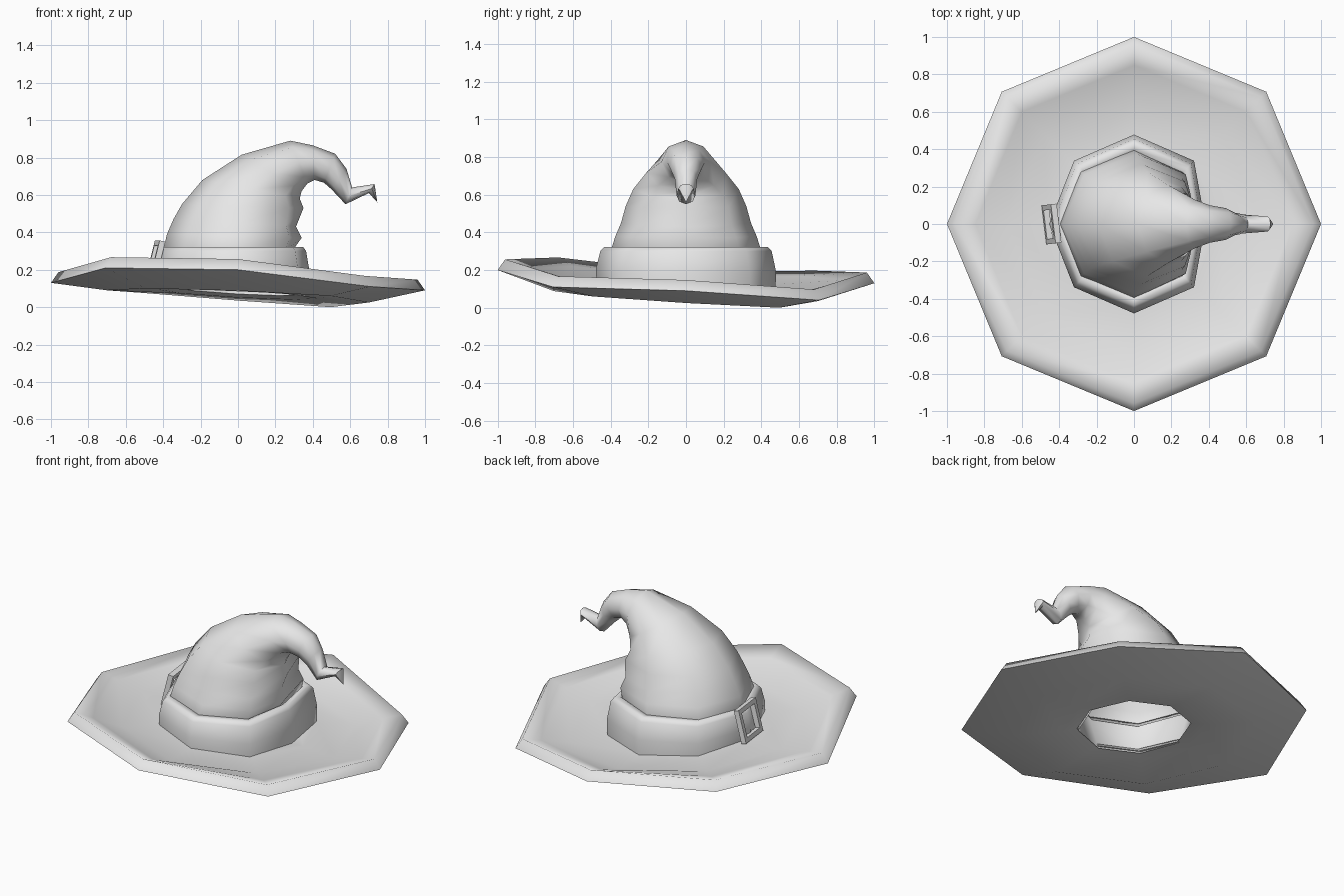
import bpy, bmesh, math
from mathutils import Vector, Matrix

cube = bpy.data.objects.get("Cube")
if cube:
    bpy.data.objects.remove(cube, do_unlink=True)

SIDES = 8
ANGLES = [i * math.tau / SIDES for i in range(SIDES)]

grey = bpy.data.materials.new("light grey felt")
grey.use_nodes = True
grey.diffuse_color = (0.8, 0.8, 0.8, 1)
grey.node_tree.nodes["Principled BSDF"].inputs["Base Color"].default_value = (0.8, 0.8, 0.8, 1)


def finish(name, bm, angle):
    bmesh.ops.recalc_face_normals(bm, faces=bm.faces)
    mesh = bpy.data.meshes.new(name)
    bm.to_mesh(mesh)
    bm.free()
    mesh.materials.append(grey)
    obj = bpy.data.objects.new(name, mesh)
    bpy.context.collection.objects.link(obj)
    bpy.ops.object.select_all(action="DESELECT")
    obj.select_set(True)
    bpy.context.view_layer.objects.active = obj
    bpy.ops.object.shade_smooth_by_angle(angle=math.radians(angle))


def loft(name, rings, angle, tip=None, closed=False):
    """Skin a list of eight-sided rings, optionally ending in a point."""
    bm = bmesh.new()
    loops = [[bm.verts.new(p) for p in ring] for ring in rings]
    pairs = list(zip(loops, loops[1:]))
    if closed:
        pairs.append((loops[-1], loops[0]))
    for a, b in pairs:
        for i in range(SIDES):
            j = (i + 1) % SIDES
            bm.faces.new((a[i], a[j], b[j], b[i]))
    if tip:
        end = bm.verts.new(tip)
        for i in range(SIDES):
            bm.faces.new((loops[-1][i], loops[-1][(i + 1) % SIDES], end))
    finish(name, bm, angle)


def tilt(x, y):
    return 0.05 - 0.055 * x - 0.045 * y


def tilted_ring(r, lift):
    pts = []
    for a in ANGLES:
        x, y = r * math.cos(a), r * math.sin(a)
        pts.append((x, y, tilt(x, y) + lift))
    return pts


# Brim: wavy outer edge, sagging middle, open centre
edge_z = [0.09, 0.04, 0.13, 0.14, 0.13, 0.21, 0.20, 0.11]
sag_z = [0.025, 0.0, 0.035, 0.075, 0.09, 0.10, 0.088, 0.06]


def wavy_ring(r, heights, lift=0.0):
    return [(r * math.cos(a), r * math.sin(a), z + lift) for a, z in zip(ANGLES, heights)]


def blend(p, q, t):
    return [Vector(a).lerp(Vector(b), t) for a, b in zip(p, q)]


top_edge, top_mid = wavy_ring(0.96, edge_z, 0.057), wavy_ring(0.68, sag_z, 0.05)
loft("brim", [
    tilted_ring(0.33, 0.035), tilted_ring(0.42, 0.02),
    wavy_ring(0.7, sag_z), wavy_ring(1.0, edge_z),
    top_edge, blend(top_edge, top_mid, 0.4), top_mid,
    tilted_ring(0.46, 0.07), tilted_ring(0.35, 0.06),
], 95, closed=True)

# Crown: back point, front point, half width, and how squarely the front is filled out
sections = [
    (-0.34, 0.10, 0.32, 0.07, 0.33, 0),
    (-0.40, 0.30, 0.29, 0.30, 0.40, 0.07),
    (-0.38, 0.39, 0.34, 0.37, 0.375, 0.05),
    (-0.345, 0.47, 0.31, 0.43, 0.345, 0.05),
    (-0.30, 0.55, 0.35, 0.53, 0.32, 0.02),
    (-0.19, 0.68, 0.33, 0.58, 0.28, 0),
    (0.02, 0.815, 0.34, 0.62, 0.21, 0),
    (0.28, 0.89, 0.37, 0.66, 0.13, 0),
    (0.40, 0.865, 0.41, 0.68, 0.10, 0),
    (0.52, 0.82, 0.46, 0.665, 0.085, 0),
    (0.58, 0.74, 0.50, 0.63, 0.06, 0),
    (0.61, 0.64, 0.575, 0.55, 0.05, 0),
    (0.73, 0.658, 0.70, 0.61, 0.04, 0),
]
rings = []
for ax, az, bx, bz, w, fill in sections:
    back, front = Vector((ax, 0, az)), Vector((bx, 0, bz))
    mid, half = (back + front) / 2, (front - back) / 2
    ring = []
    for a in ANGLES:
        shift = fill * abs(math.sin(a)) * (1 + math.cos(a)) * 0.7
        ring.append(mid + half * math.cos(a) + Vector((shift, w * math.sin(a), 0)))
    rings.append(ring)
loft("crown", rings, 60, tip=(0.745, 0, 0.56))


# Band: bulging strip around the foot of the crown, flattened at the +x side
def band_ring(r, z, slope=0.0):
    pts = []
    for a in ANGLES:
        x, y = min(0.95 * r * math.cos(a), 0.8 * r), r * math.sin(a)
        pts.append((x, y, z + slope * (tilt(x, y) - tilt(0, 0))))
    return pts


loft("band", [
    band_ring(0.475, 0.105, 1), band_ring(0.478, 0.2, 0.4),
    band_ring(0.455, 0.3), band_ring(0.435, 0.322),
    band_ring(0.395, 0.322), band_ring(0.375, 0.29),
], 65)

# Buckle: open rectangular frame leaning against the band
bm = bmesh.new()
lean = Matrix.Translation((-0.441, 0, 0.253)) @ Matrix.Rotation(math.radians(7), 4, "Z") \
    @ Matrix.Rotation(math.radians(14), 4, "Y")
loops = []
for x, hy, hz in ((-0.016, 0.105, 0.103), (-0.016, 0.077, 0.075),
                  (0.016, 0.077, 0.075), (0.016, 0.105, 0.103)):
    loops.append([bm.verts.new(lean @ Vector((x, sy * hy, sz * hz)))
                  for sy, sz in ((-1, -1), (1, -1), (1, 1), (-1, 1))])
for k in range(4):
    a, b = loops[k], loops[(k + 1) % 4]
    for i in range(4):
        j = (i + 1) % 4
        bm.faces.new((a[i], a[j], b[j], b[i]))
finish("buckle", bm, 30)
